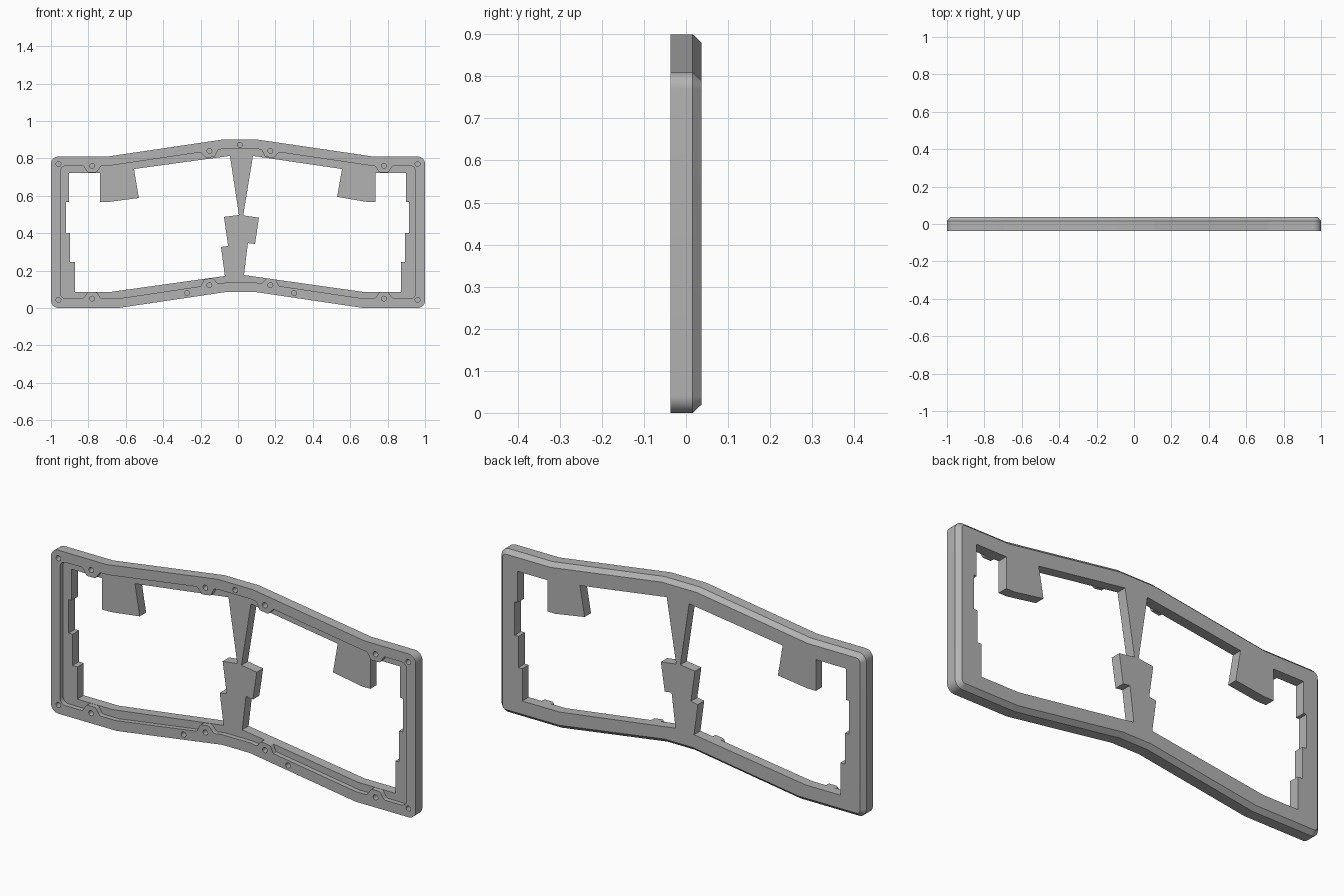
import bpy, bmesh, math
from mathutils import Vector

FRONT, BACK, FLOOR, BEVEL_START = -0.037, 0.037, -0.013, 0.016
CORNERS = (0, 5, 6, 11)

cube = bpy.data.objects.get("Cube")
if cube:
    bpy.data.objects.remove(cube, do_unlink=True)

grey = bpy.data.materials.new("neutral grey")
grey.use_nodes = True
grey.diffuse_color = (0.45, 0.45, 0.45, 1)
bsdf = next(n for n in grey.node_tree.nodes if n.type == 'BSDF_PRINCIPLED')
bsdf.inputs["Base Color"].default_value = grey.diffuse_color


def inset(points, d):
    """Move every edge of a counter-clockwise outline inwards by d."""
    out = []
    for i, p in enumerate(points):
        p = Vector(p)
        a = (p - Vector(points[i - 1])).normalized()
        b = (Vector(points[(i + 1) % len(points)]) - p).normalized()
        na, nb = Vector((-a.y, a.x)), Vector((-b.y, b.x))
        out.append(p + (na + nb) * d / (1 + na.dot(nb)))
    return out


def rounded(points, r, steps=12):
    """Round the four outer corners of the outline."""
    out = []
    for i, p in enumerate(points):
        p = Vector(p)
        if i not in CORNERS:
            out.append(p)
            continue
        sx, sz = (1 if p.x > 0 else -1), (1 if p.y > 0.4 else -1)
        centre = p - Vector((sx, sz)) * r
        start = math.atan2(sz, sx) - math.pi / 4
        for k in range(steps + 1):
            t = start + k * math.pi / 2 / steps
            out.append(centre + Vector((math.cos(t), math.sin(t))) * r)
    return out


def add_loft(bm, rings):
    """Closed solid through matching outlines, each at its own depth."""
    loops = [[bm.verts.new((p[0], y, p[1])) for p in pts] for y, pts in rings]
    for lo, hi in zip(loops, loops[1:]):
        n = len(lo)
        for i in range(n):
            j = (i + 1) % n
            bm.faces.new((lo[i], lo[j], hi[j], hi[i]))
    bm.faces.new(loops[0])
    bm.faces.new(loops[-1])


def solid(name, *lofts):
    bm = bmesh.new()
    for rings in lofts:
        add_loft(bm, rings)
    bmesh.ops.recalc_face_normals(bm, faces=bm.faces)
    mesh = bpy.data.meshes.new(name)
    bm.to_mesh(mesh)
    bm.free()
    obj = bpy.data.objects.new(name, mesh)
    bpy.context.collection.objects.link(obj)
    return obj


def cut(target, cutter):
    cutter.hide_render = True
    mod = target.modifiers.new("cut", 'BOOLEAN')
    mod.operation, mod.solver, mod.object = 'DIFFERENCE', 'EXACT', cutter
    bpy.context.view_layer.objects.active = target
    bpy.ops.object.modifier_apply(modifier=mod.name)
    bpy.data.objects.remove(cutter, do_unlink=True)


# Frame body: bent outline with a chamfered back edge
outline = [(-1, 0), (-.64, 0), (-.06, .086), (.09, .086), (.67, 0), (1, 0),
           (1, .81), (.72, .81), (.107, .9), (-.086, .9), (-.695, .81), (-1, .81)]
CORNERS = (0, 5, 6, 11)
full = rounded(outline, .04)
small = rounded(inset(outline, .02), .02)
frame = solid("case_frame", [(FRONT, full), (BEVEL_START, full), (BACK, small)])

# Front recess, leaving a rim that swells around the screw holes
recess = solid("recess_cutter",
               [(FRONT - .05, rounded(inset(outline, .05), .03)),
                (FLOOR, rounded(inset(outline, .05), .03))])


def boss(x, z, slope, up):
    along = Vector((1, slope)).normalized()
    inward = Vector((-along.y, along.x)) * up
    pts = [Vector((x, z)) + along * s * .052 - inward * .02 for s in (1, -1)]
    for k in range(-10, 11):
        t = min(1, (1 - abs(k / 10)) * 1.6)
        h = .035 * t * t * (3 - 2 * t)
        pts.append(Vector((x, z)) + along * k * .0052 + inward * h)
    return [(FRONT - .1, pts), (BACK, pts)]


bosses, screws = [], [(.01, .872), (-.273, .08), (.3, .08)]
for side in (-1, 1):
    inner_x = .01 + side * .163
    for x, z, slope, up in ((side * .78, .76, 0, -1), (side * .78, .05, 0, 1),
                            (inner_x, .84, -side * .148, -1),
                            (inner_x, .122, -side * .148, 1)):
        bosses.append(boss(x, z, slope, up))
        screws.append((x, z))
    screws += [(side * .96, .77), (side * .96, .043)]
cut(recess, solid("boss_cutter", *bosses))
cut(frame, recess)

# Two stepped openings, with tabs at the top and a spine between them
left = [(-.904, .722), (-.738, .722), (-.738, .567), (-.69, .567), (-.53, .588),
        (-.556, .743), (-.043, .813), (.005, .497), (-.075, .487), (-.053, .332),
        (-.091, .326), (-.07, .171), (-.68, .086), (-.872, .086), (-.872, .246),
        (-.898, .246), (-.898, .401), (-.92, .401), (-.92, .567), (-.904, .567)]
right = [(.08, .813), (.028, .495), (.112, .483), (.091, .342), (.053, .347),
         (.032, .176), (.668, .086), (.872, .086), (.872, .246), (.893, .246),
         (.893, .401), (.914, .401), (.914, .567), (.898, .567), (.898, .722),
         (.735, .722), (.735, .567), (.69, .567), (.53, .594), (.556, .743)]
cut(frame, solid("opening_cutter", *[[(FRONT - .1, p), (BACK + .1, p)]
                                     for p in (left, right)]))

# Blind screw holes in the rim
holes = []
for x, z in screws:
    ring = [(x + .013 * math.cos(k * math.pi / 10), z + .013 * math.sin(k * math.pi / 10))
            for k in range(20)]
    holes.append([(FRONT - .05, ring), (.0, ring)])
cut(frame, solid("screw_hole_cutter", *holes))

# Finish
frame.data.materials.clear()
frame.data.materials.append(grey)
for poly in frame.data.polygons:
    poly.material_index = 0
bpy.ops.object.select_all(action='DESELECT')
frame.select_set(True)
bpy.context.view_layer.objects.active = frame
bpy.ops.object.shade_smooth_by_angle(angle=math.radians(8))
